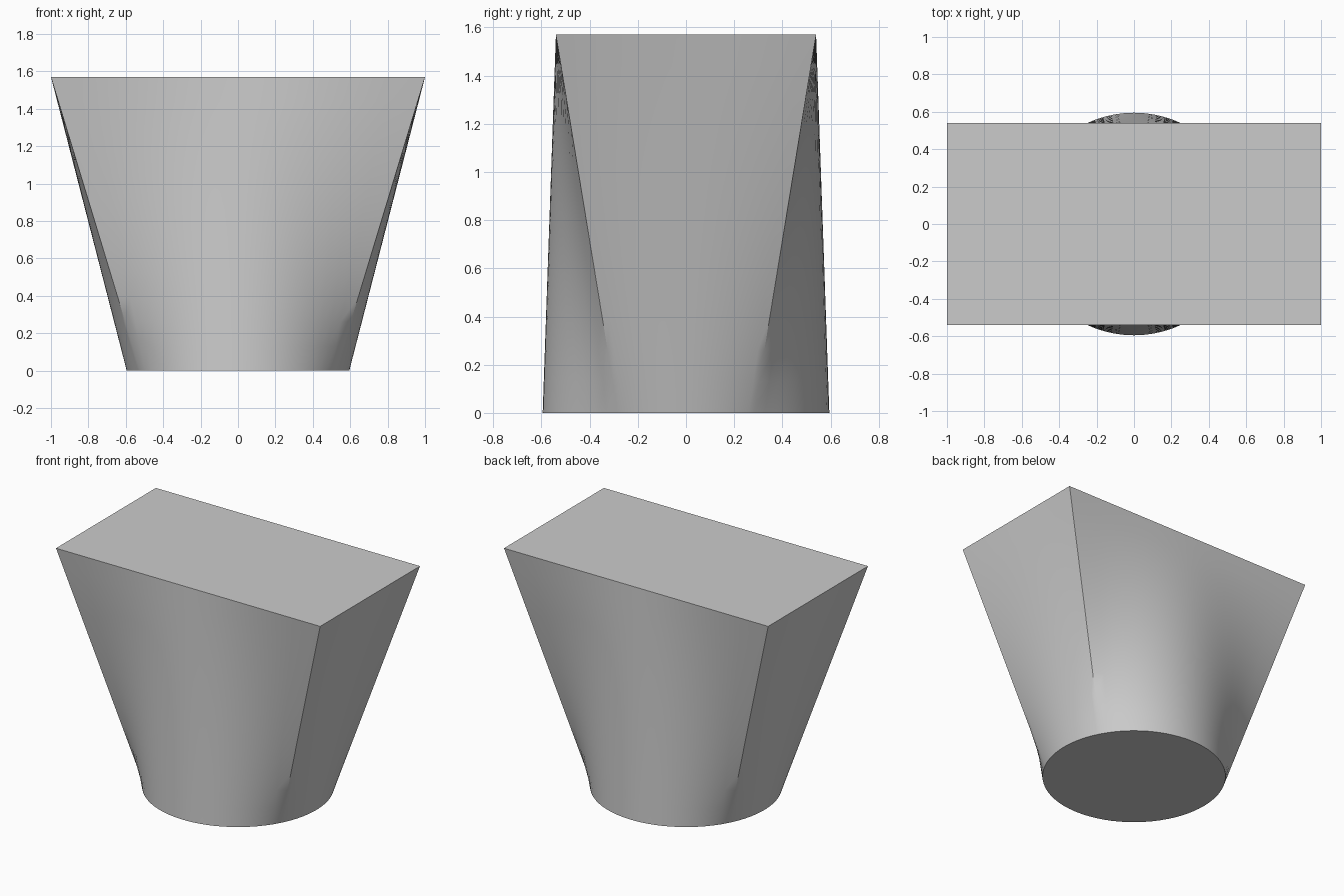
import bpy
import bmesh
from math import atan2, cos, sin, pi, radians

HALF_X, HALF_Y, HEIGHT, RADIUS = 1.0, 0.54, 1.57, 0.595
LEVELS, STEPS = 12, 24

cube = bpy.data.objects.get("Cube")
if cube:
    bpy.data.objects.remove(cube, do_unlink=True)

grey = bpy.data.materials.new("plain_grey")
grey.use_nodes = True
colour = (0.6, 0.6, 0.6, 1)
grey.diffuse_color = colour
grey.node_tree.nodes["Principled BSDF"].inputs["Base Color"].default_value = colour

# Directions around the axis, with one exactly on each rectangle corner
corner = atan2(HALF_Y, HALF_X)
stops = [-corner, corner, pi - corner, pi + corner, 2 * pi - corner]
angles = [a + (b - a) * i / STEPS for a, b in zip(stops, stops[1:]) for i in range(STEPS)]


def section(t):
    """Outline at height fraction t, from circle to rectangle."""
    points = []
    for a in angles:
        c, s = cos(a), sin(a)
        reach = 1 / max(abs(c) / HALF_X, abs(s) / HALF_Y)
        r = RADIUS + (reach - RADIUS) * t
        points.append((r * c, r * s, HEIGHT * t))
    return points


# Lofted wall with flat caps
bm = bmesh.new()
rings = [[bm.verts.new(p) for p in section(k / LEVELS)] for k in range(LEVELS + 1)]
n = len(angles)
for low, high in zip(rings, rings[1:]):
    for i in range(n):
        j = (i + 1) % n
        bm.faces.new((low[i], low[j], high[j], high[i]))
bm.faces.new(rings[0][::-1])
bm.faces.new(rings[-1])
mesh = bpy.data.meshes.new("round_to_rectangle_loft")
bm.to_mesh(mesh)
bm.free()
mesh.materials.append(grey)

loft = bpy.data.objects.new("round_to_rectangle_loft", mesh)
bpy.context.collection.objects.link(loft)
bpy.context.view_layer.objects.active = loft
loft.select_set(True)
bpy.ops.object.shade_smooth_by_angle(angle=radians(30))
